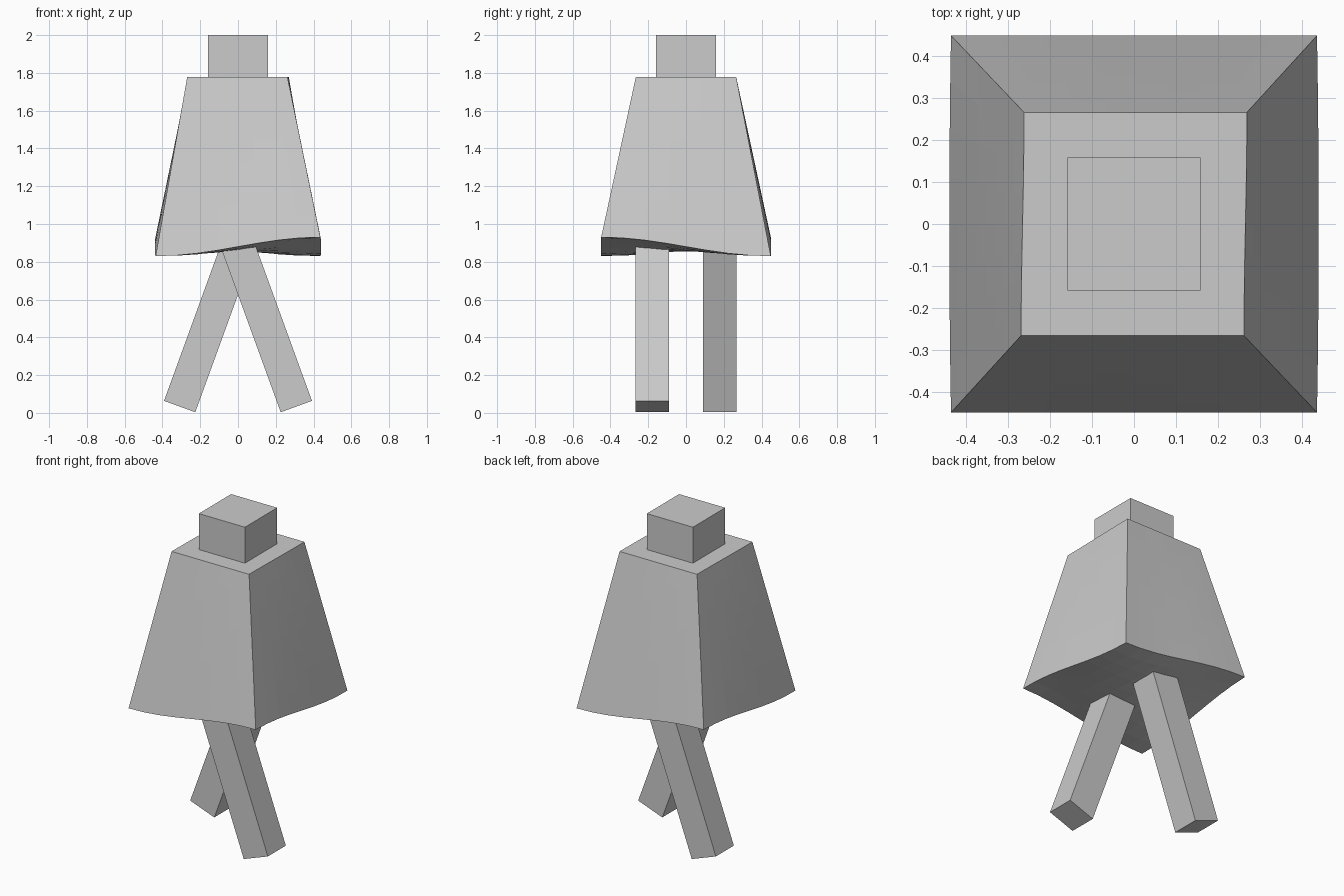
import bpy, bmesh
from math import sin, cos, pi, radians
from mathutils import Matrix, Vector

if "Cube" in bpy.data.objects:
    bpy.data.objects.remove(bpy.data.objects["Cube"])


def add_object(name, bm):
    bmesh.ops.recalc_face_normals(bm, faces=bm.faces)
    mesh = bpy.data.meshes.new(name)
    bm.to_mesh(mesh)
    bm.free()
    obj = bpy.data.objects.new(name, mesh)
    bpy.context.collection.objects.link(obj)
    return obj


def add_box(name, size, matrix):
    bm = bmesh.new()
    bmesh.ops.create_cube(bm, size=1)
    bm.transform(matrix @ Matrix.Diagonal((*size, 1)))
    return add_object(name, bm)


# Head
add_box("head", (0.316, 0.316, 0.24), Matrix.Translation((0, 0, 1.88)))

# Cloak: subdivided cube flared downwards, with a wavy underside
bm = bmesh.new()
bmesh.ops.create_cube(bm, size=2)
bmesh.ops.subdivide_edges(bm, edges=bm.edges[:], cuts=7, use_grid_fill=True)
for vert in bm.verts:
    u, v, w = vert.co
    t = (w + 1) / 2
    wave = sin(pi / 2 * u) * sin(pi / 2 * v)
    bulge = 0.004 * (1 - v * v)
    hem = 0.88 - 0.05 * wave - 0.025 * (1 - u * u) * (1 - v * v)
    low = Vector((u * (0.436 + bulge), v * 0.449, hem))
    top = Vector((u * 0.2655 + 0.0035 * sin(pi / 2 * v), v * 0.266, 1.777))
    vert.co = low.lerp(top, t)
add_object("cloak", bm)

# Legs, swung apart in a stride
angle, length, width = radians(20), 0.93, 0.176
for side, name in ((1, "front_leg"), (-1, "back_leg")):
    foot = Vector((side * 0.309, -side * 0.179, 0.0335))
    axis = Vector((-side * sin(angle), 0, cos(angle)))
    place = Matrix.Translation(foot + axis * length / 2)
    add_box(name, (width, width, length), place @ Matrix.Rotation(-side * angle, 4, 'Y'))
